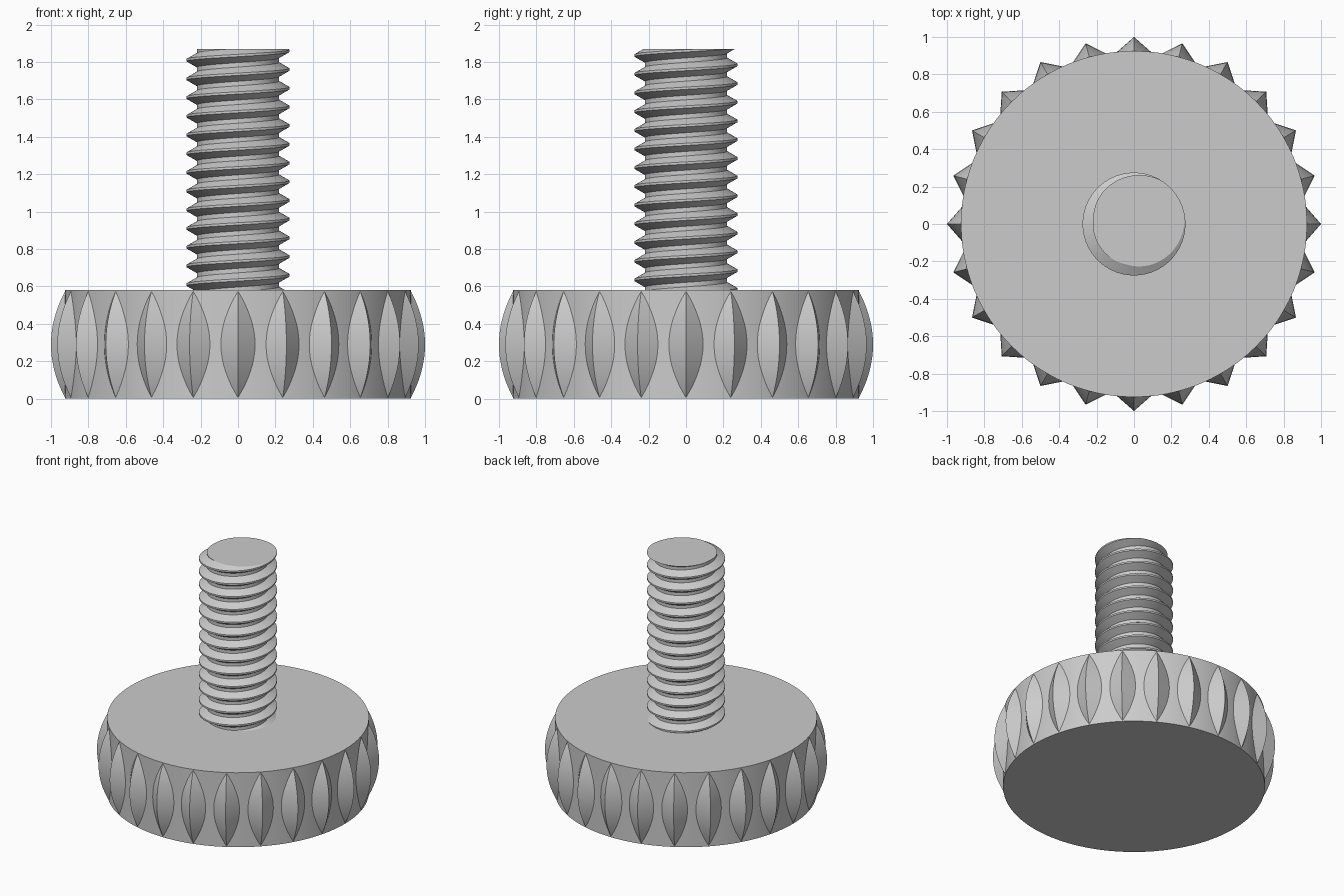
import bpy, bmesh
from math import pi, cos, sin, radians
from mathutils import Vector, Matrix

old = bpy.data.objects.get("Cube")
if old:
    bpy.data.objects.remove(old, do_unlink=True)

HEAD_R, HEAD_H, TIP_R, TEETH = 0.925, 0.58, 1.0, 24
TOP, PITCH, MAJOR, MINOR = 1.87, 0.1, 0.275, 0.22

steel = bpy.data.materials.new("grey_metal")
steel.use_nodes = True
colour = (0.6, 0.6, 0.6, 1)
steel.diffuse_color = colour
steel.node_tree.nodes["Principled BSDF"].inputs["Base Color"].default_value = colour


def finish(bm, name):
    """Turn a bmesh into a smooth object with sharp edges kept."""
    bmesh.ops.recalc_face_normals(bm, faces=bm.faces)
    mesh = bpy.data.meshes.new(name)
    bm.to_mesh(mesh)
    bm.free()
    mesh.materials.append(steel)
    obj = bpy.data.objects.new(name, mesh)
    bpy.context.collection.objects.link(obj)
    bpy.ops.object.select_all(action='DESELECT')
    obj.select_set(True)
    bpy.context.view_layer.objects.active = obj
    bpy.ops.object.shade_smooth_by_angle(angle=radians(30))
    return obj


# Round head
bm = bmesh.new()
bmesh.ops.create_cone(bm, cap_ends=True, segments=96, radius1=HEAD_R, radius2=HEAD_R,
                      depth=HEAD_H, matrix=Matrix.Translation((0, 0, HEAD_H / 2)))
finish(bm, "head")

# Grip teeth: bowed ridges with flat flanks, buried in the head at the base
bm = bmesh.new()
STATIONS = 16
for n in range(TEETH):
    turn = Matrix.Rotation(2 * pi * n / TEETH, 3, 'Z')
    rows = []
    for s in range(STATIONS + 1):
        t = 2 * s / STATIONS - 1
        ridge = TIP_R - (TIP_R - HEAD_R) * t * t
        base = HEAD_R - 0.015
        half = 1.14 * (ridge - base)
        z = HEAD_H / 2 + t * 0.284
        rows.append([bm.verts.new(turn @ Vector(p)) for p in
                     ((base, -half, z), (ridge, 0, z), (base, half, z))])
    for a, b in zip(rows, rows[1:]):
        for i in range(3):
            j = (i + 1) % 3
            bm.faces.new((a[i], a[j], b[j], b[i]))
    bm.faces.new(rows[0])
    bm.faces.new(rows[-1])
finish(bm, "grip_teeth")

# Threaded shaft: right-handed helix, cut flat at both ends
bm = bmesh.new()
SEGS, TURNS = 72, 16
crest = 0.00625
root = crest + (MAJOR - MINOR) * 0.577
profile = [(-crest, MAJOR), (crest, MAJOR), (root, MINOR), (PITCH - root, MINOR)]
levels = [(0.36 + k * PITCH + dz, r) for k in range(TURNS) for dz, r in profile]
columns = []
for i in range(SEGS):
    a = 2 * pi * i / SEGS
    columns.append([bm.verts.new((r * cos(a), r * sin(a), z + PITCH * i / SEGS))
                    for z, r in levels])
columns.append(columns[0][len(profile):])   # one turn later, one pitch higher
for left, right in zip(columns, columns[1:]):
    for k in range(min(len(left), len(right)) - 1):
        bm.faces.new((left[k], right[k], right[k + 1], left[k + 1]))
for height, direction in ((TOP, 1), (HEAD_H - 0.06, -1)):
    cut = bmesh.ops.bisect_plane(bm, geom=bm.verts[:] + bm.edges[:] + bm.faces[:],
                                 dist=1e-6, plane_co=(0, 0, height),
                                 plane_no=(0, 0, direction), clear_outer=True)
    rim = [e for e in cut["geom_cut"] if isinstance(e, bmesh.types.BMEdge)]
    bmesh.ops.holes_fill(bm, edges=rim, sides=0)
finish(bm, "threaded_shaft")
